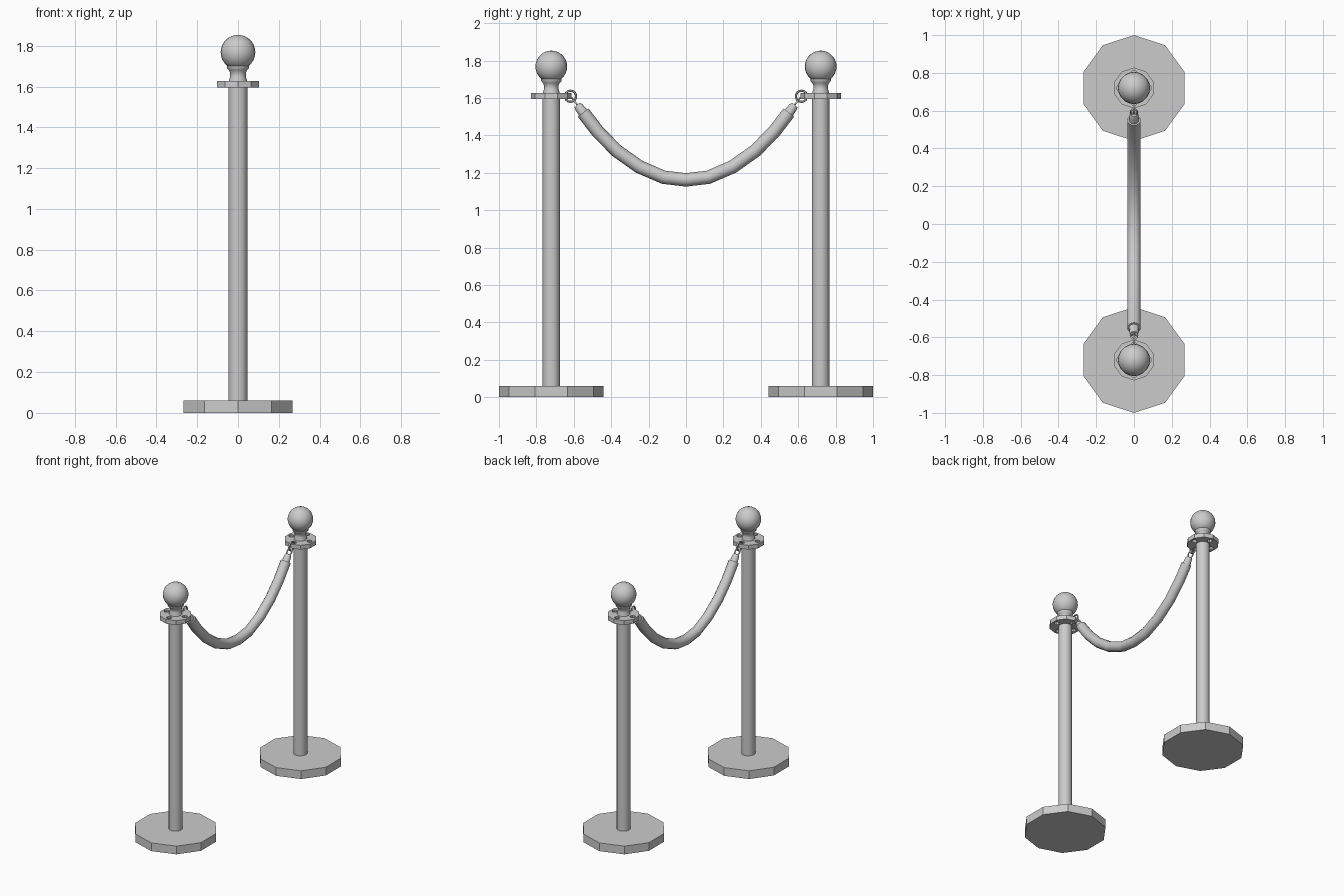
import bpy, bmesh, math
from mathutils import Vector, Matrix

old = bpy.data.objects.get("Cube")
if old:
    bpy.data.objects.remove(old, do_unlink=True)

grey = bpy.data.materials.new("light grey")
grey.use_nodes = True
grey.diffuse_color = (0.6, 0.6, 0.6, 1)
grey.node_tree.nodes["Principled BSDF"].inputs["Base Color"].default_value = (0.6, 0.6, 0.6, 1)


def finish(bm, name, smooth_angle=None):
    """Turn a bmesh into a named object with the shared material."""
    bmesh.ops.recalc_face_normals(bm, faces=bm.faces)
    mesh = bpy.data.meshes.new(name)
    bm.to_mesh(mesh)
    bm.free()
    mesh.materials.append(grey)
    obj = bpy.data.objects.new(name, mesh)
    bpy.context.collection.objects.link(obj)
    if smooth_angle:
        bpy.ops.object.select_all(action="DESELECT")
        obj.select_set(True)
        bpy.context.view_layer.objects.active = obj
        bpy.ops.object.shade_smooth_by_angle(angle=math.radians(smooth_angle))
    return obj


def sweep(name, path, sides, smooth_angle=None):
    """Capped round body along (y, z, radius) stations in the x = 0 plane."""
    bm = bmesh.new()
    rings = []
    for i, (y, z, r) in enumerate(path):
        a, b = path[max(i - 1, 0)], path[min(i + 1, len(path) - 1)]
        along = Vector((0, b[0] - a[0], b[1] - a[1])).normalized()
        across = along.cross(Vector((1, 0, 0)))
        ring = []
        for k in range(sides):
            t = math.tau * k / sides
            offset = across * math.cos(t) + Vector((1, 0, 0)) * math.sin(t)
            ring.append(bm.verts.new(Vector((0, y, z)) + offset * r))
        rings.append(ring)
    for lower, upper in zip(rings, rings[1:]):
        for k in range(sides):
            n = (k + 1) % sides
            bm.faces.new((lower[k], lower[n], upper[n], upper[k]))
    bm.faces.new(rings[0])
    bm.faces.new(rings[-1])
    return finish(bm, name, smooth_angle)


def torus(name, centre, rotation, major, minor, stretch=1, count=14, sides=6):
    """Closed ring or link, lying in its local xy plane, longer along y."""
    bm = bmesh.new()
    rings = []
    for i in range(count):
        a = math.tau * i / count
        ring = []
        for k in range(sides):
            t = math.tau * k / sides
            r = major + minor * math.cos(t)
            p = Vector((r * math.cos(a), r * math.sin(a) * stretch, minor * math.sin(t)))
            ring.append(bm.verts.new(rotation @ p + Vector(centre)))
        rings.append(ring)
    for i in range(count):
        this, following = rings[i], rings[(i + 1) % count]
        for k in range(sides):
            n = (k + 1) % sides
            bm.faces.new((this[k], this[n], following[n], following[k]))
    return finish(bm, name, 60)


def build_post(side, label):
    c = side * 0.72

    def upright(part, stations, sides, angle=None):
        return sweep(f"{label}_{part}", [(c, z, r) for z, r in stations], sides, angle)

    upright("base", [(0, 0.28), (0.06, 0.28)], 10)
    upright("pole", [(0.06, 0.047), (1.6, 0.047)], 12, 40)
    upright("neck", [(1.6, 0.047), (1.635, 0.043), (1.65, 0.038), (1.665, 0.038),
                     (1.68, 0.045), (1.69, 0.054), (1.70, 0.055)], 12, 50)

    # Collar with four holes for the rope rings
    collar = upright("collar", [(1.595, 0.108), (1.626, 0.108)], 10)
    bm = bmesh.new()
    for k in range(4):
        t = math.tau * k / 4
        spot = Vector((0.074 * math.cos(t), c + 0.074 * math.sin(t), 1.61))
        bmesh.ops.create_cone(bm, cap_ends=True, segments=10, radius1=0.018, radius2=0.018,
                              depth=0.1, matrix=Matrix.Translation(spot))
    cutter = finish(bm, f"{label}_hole_cutter")
    cut = collar.modifiers.new("holes", "BOOLEAN")
    cut.operation = "DIFFERENCE"
    cut.solver = "EXACT"
    cut.object = cutter
    bpy.context.view_layer.objects.active = collar
    bpy.ops.object.modifier_apply(modifier=cut.name)
    bpy.data.objects.remove(cutter, do_unlink=True)

    # Ball finial
    bm = bmesh.new()
    bmesh.ops.create_uvsphere(bm, u_segments=20, v_segments=14, radius=0.085,
                              matrix=Matrix.Translation((0, c, 1.768)))
    finish(bm, f"{label}_ball", 60)

    # Ring through the collar, and the link joining it to the rope
    torus(f"{label}_ring", (0, side * 0.617, 1.609),
          Matrix.Rotation(math.pi / 2, 3, "Y"), 0.03, 0.006)
    torus(f"{label}_link", (0, side * 0.592, 1.577),
          Matrix.Rotation(side * math.radians(52), 3, "X"), 0.018, 0.005, 1.4)

    # Tapered end cap of the rope
    sweep(f"{label}_rope_cap", [(side * 0.582, 1.562, 0.018), (side * 0.574, 1.553, 0.024),
                                (side * 0.535, 1.50, 0.029)], 10, 50)


build_post(-1, "front")
build_post(1, "back")

# Sagging rope between the posts
half = [(0.55, 1.522), (0.47, 1.418), (0.37, 1.317), (0.25, 1.232), (0.12, 1.176)]
line = [(-y, z) for y, z in half] + [(0, 1.162)] + half[::-1]
sweep("rope", [(y, z, 0.036) for y, z in line], 10, 50)
